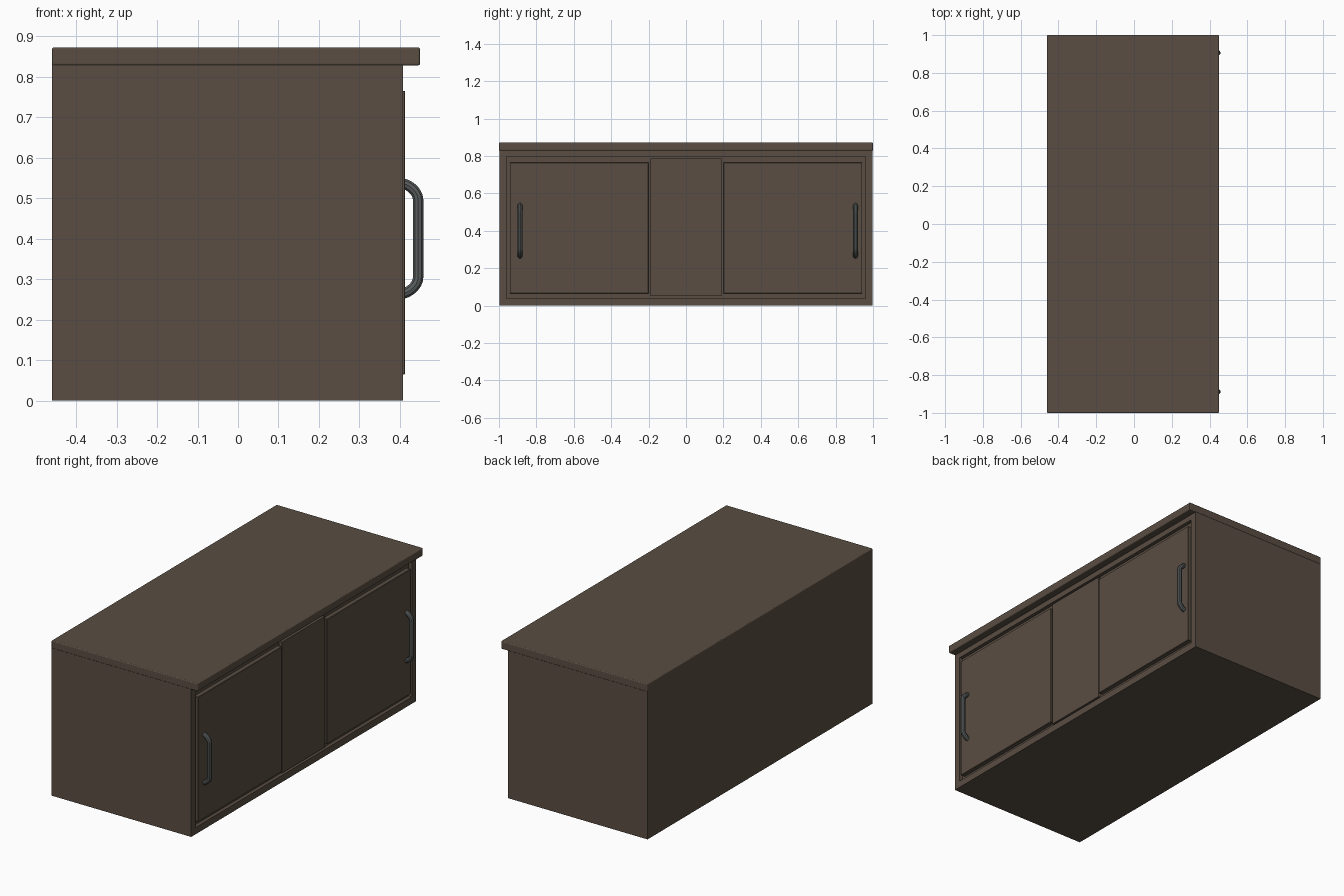
import bpy, bmesh
from mathutils import Vector

if "Cube" in bpy.data.objects:
    bpy.data.objects.remove(bpy.data.objects["Cube"])


def material(name, rgb):
    m = bpy.data.materials.new(name)
    m.diffuse_color = (*rgb, 1)
    m.use_nodes = True
    m.node_tree.nodes["Principled BSDF"].inputs["Base Color"].default_value = m.diffuse_color
    return m


WOOD = material("dark_wood", (0.10, 0.074, 0.054))
METAL = material("grey_metal", (0.10, 0.11, 0.11))


def box(name, lo, hi, bevel=0.0, segments=1):
    """Box between two corners, with optional rounded edges."""
    lo, hi = Vector(lo), Vector(hi)
    bm = bmesh.new()
    bmesh.ops.create_cube(bm, size=1)
    bmesh.ops.scale(bm, vec=hi - lo, verts=bm.verts)
    bmesh.ops.translate(bm, vec=(lo + hi) / 2, verts=bm.verts)
    if bevel:
        bmesh.ops.bevel(bm, geom=bm.edges[:], offset=bevel, segments=segments,
                        profile=0.5, affect='EDGES')
    mesh = bpy.data.meshes.new(name)
    bm.to_mesh(mesh)
    bm.free()
    mesh.materials.append(WOOD)
    ob = bpy.data.objects.new(name, mesh)
    bpy.context.collection.objects.link(ob)
    return ob


# Cabinet body with a shallow framed recess in the door side
body = box("cabinet_body", (-0.46, -0.998, 0), (0.408, 0.998, 0.835))
bm = bmesh.new()
bm.from_mesh(body.data)
bm.faces.ensure_lookup_table()
front = max(bm.faces, key=lambda f: f.calc_center_median().x)
bmesh.ops.inset_region(bm, faces=[front], thickness=0.054)
bmesh.ops.inset_region(bm, faces=[front], thickness=0.0005, depth=-0.02)
bm.to_mesh(body.data)
bm.free()

# Overhanging worktop
box("worktop", (-0.46, -1, 0.828), (0.45, 1, 0.872), 0.005, 3)

# Fixed panel between the doors
box("middle_panel", (0.38, -0.19, 0.05), (0.407, 0.19, 0.785))

# Two sliding doors, each with a bowed pull handle
for side, label, handle_y in ((-1, "left", -0.888), (1, "right", 0.906)):
    y0, y1 = sorted((side * 0.2, side * 0.942))
    box(label + "_door", (0.38, y0, 0.064), (0.413, y1, 0.765), 0.002)

    curve = bpy.data.curves.new(label + "_handle", 'CURVE')
    curve.dimensions = '3D'
    curve.bevel_depth = 0.0135
    curve.bevel_resolution = 3
    curve.resolution_u = 8
    curve.use_fill_caps = True
    spline = curve.splines.new('BEZIER')
    # (x, z) path points with the direction and length of their handles
    path = [((0.405, 0.264), (0.012, 0)), ((0.445, 0.305), (0, 0.024)),
            ((0.445, 0.495), (0, 0.024)), ((0.405, 0.536), (-0.012, 0))]
    spline.bezier_points.add(len(path) - 1)
    for p, ((x, z), (dx, dz)) in zip(spline.bezier_points, path):
        p.handle_left_type = p.handle_right_type = 'FREE'
        p.co = (x, handle_y, z)
        p.handle_left = (x - dx, handle_y, z - dz)
        p.handle_right = (x + dx, handle_y, z + dz)
    curve.materials.append(METAL)
    ob = bpy.data.objects.new(label + "_handle", curve)
    bpy.context.collection.objects.link(ob)

# Turn the handles into smooth-shaded meshes
bpy.ops.object.select_all(action='DESELECT')
handles = [o for o in bpy.data.objects if o.type == 'CURVE']
for ob in handles:
    ob.select_set(True)
bpy.context.view_layer.objects.active = handles[0]
bpy.ops.object.convert(target='MESH')
bpy.ops.object.shade_smooth_by_angle()
